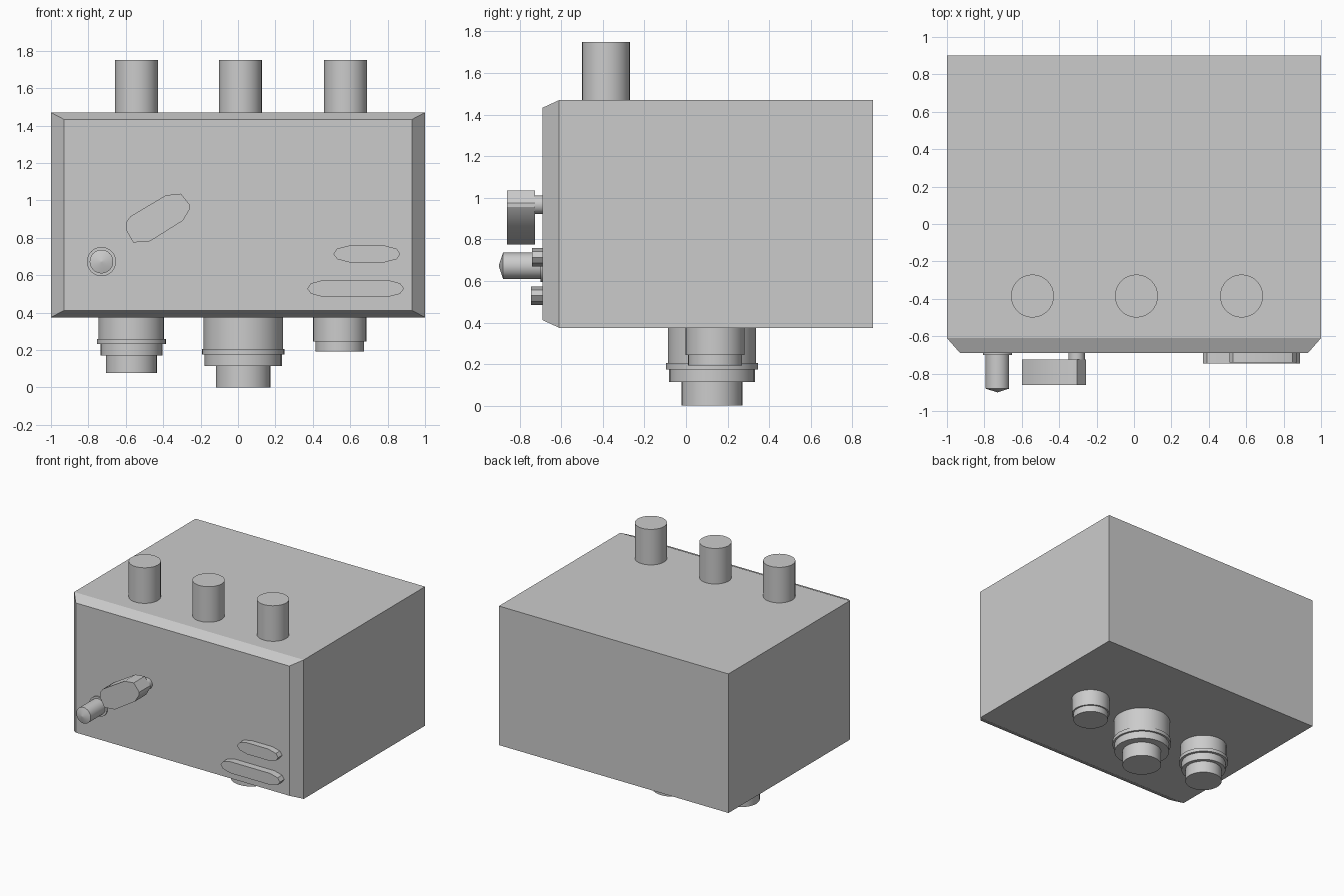
import bpy, bmesh, math
from mathutils import Matrix

if "Cube" in bpy.data.objects:
    bpy.data.objects.remove(bpy.data.objects["Cube"])


def finish(name, bm, smooth=True):
    bmesh.ops.recalc_face_normals(bm, faces=bm.faces[:])
    mesh = bpy.data.meshes.new(name)
    bm.to_mesh(mesh)
    bm.free()
    ob = bpy.data.objects.new(name, mesh)
    bpy.context.collection.objects.link(ob)
    if smooth:
        bpy.ops.object.select_all(action='DESELECT')
        ob.select_set(True)
        bpy.context.view_layer.objects.active = ob
        bpy.ops.object.shade_smooth_by_angle(angle=math.radians(30))
    return ob


def loft(name, rings, smooth=True):
    """Closed solid through a list of rings with equal point counts."""
    bm = bmesh.new()
    loops = [[bm.verts.new(p) for p in ring] for ring in rings]
    n = len(loops[0])
    for a, b in zip(loops, loops[1:]):
        for i in range(n):
            bm.faces.new((a[i], a[(i + 1) % n], b[(i + 1) % n], b[i]))
    bm.faces.new(loops[0])
    bm.faces.new(loops[-1])
    return finish(name, bm, smooth)


def turned(name, centre, profile, axis='Z', segments=32):
    """Stepped round part; profile is (radius, position along axis)."""
    rings = []
    for r, h in profile:
        ring = []
        for i in range(segments):
            t = 2 * math.pi * i / segments
            u, v = centre[0] + r * math.cos(t), centre[1] + r * math.sin(t)
            ring.append((u, v, h) if axis == 'Z' else (u, h, v))
        rings.append(ring)
    return loft(name, rings)


def front_plate(name, outline, y0, y1):
    return loft(name, [[(x, y, z) for x, z in outline] for y in (y0, y1)])


def rect(x, y, z0, z1):
    return [(-x, y, z0), (x, y, z0), (x, y, z1), (-x, y, z1)]


# Housing with bevelled front
loft("housing", [rect(1, 0.90, 0.375, 1.47), rect(1, -0.61, 0.375, 1.47),
                 rect(0.93, -0.69, 0.412, 1.433)], smooth=False)

# Three pipes on top
for i, x in enumerate((-0.543, 0.013, 0.575)):
    turned(f"top_pipe_{i + 1}", (x, -0.385), [(0.115, 1.46), (0.115, 1.75)])

# Stepped connectors underneath
turned("bottom_connector_left", (-0.57, 0.135),
       [(0.175, 0.40), (0.175, 0.26), (0.185, 0.26), (0.185, 0.232),
        (0.165, 0.232), (0.165, 0.172), (0.137, 0.172), (0.137, 0.077)])
turned("bottom_connector_middle", (0.028, 0.125),
       [(0.212, 0.40), (0.212, 0.205), (0.221, 0.205), (0.221, 0.175),
        (0.206, 0.175), (0.206, 0.115), (0.146, 0.115), (0.146, 0.0)])
turned("bottom_connector_right", (0.544, 0.14),
       [(0.142, 0.40), (0.142, 0.245), (0.13, 0.245), (0.13, 0.193)])

# Pointed push pin with its collar
turned("push_pin", (-0.73, 0.673),
       [(0.078, -0.68), (0.078, -0.70), (0.063, -0.70), (0.063, -0.88),
        (0.002, -0.90)], axis='Y')

# Slanted lever and its pivot
turned("lever_pivot", (-0.307, 0.967), [(0.044, -0.68), (0.044, -0.74)], axis='Y')
front_plate("lever", [(-0.60, 0.845), (-0.60, 0.88), (-0.575, 0.915), (-0.385, 1.028),
                      (-0.305, 1.036), (-0.257, 0.975), (-0.257, 0.955), (-0.295, 0.892),
                      (-0.47, 0.782), (-0.56, 0.775)], -0.862, -0.725)


# Two elongated badge-like plates on the right
def slot(x0, x1, z):
    cx, h = (x0 + x1) / 2, (x1 - x0) / 2
    right = [(h - 0.085, -0.045), (h - 0.02, -0.028), (h, 0.0),
             (h - 0.02, 0.028), (h - 0.085, 0.045)]
    return [(cx + x, z + d) for x, d in right] + [(cx - x, z + d) for x, d in right[::-1]]


front_plate("upper_plate", slot(0.51, 0.868, 0.714), -0.74, -0.68)
front_plate("lower_plate", slot(0.37, 0.887, 0.529), -0.745, -0.68)
